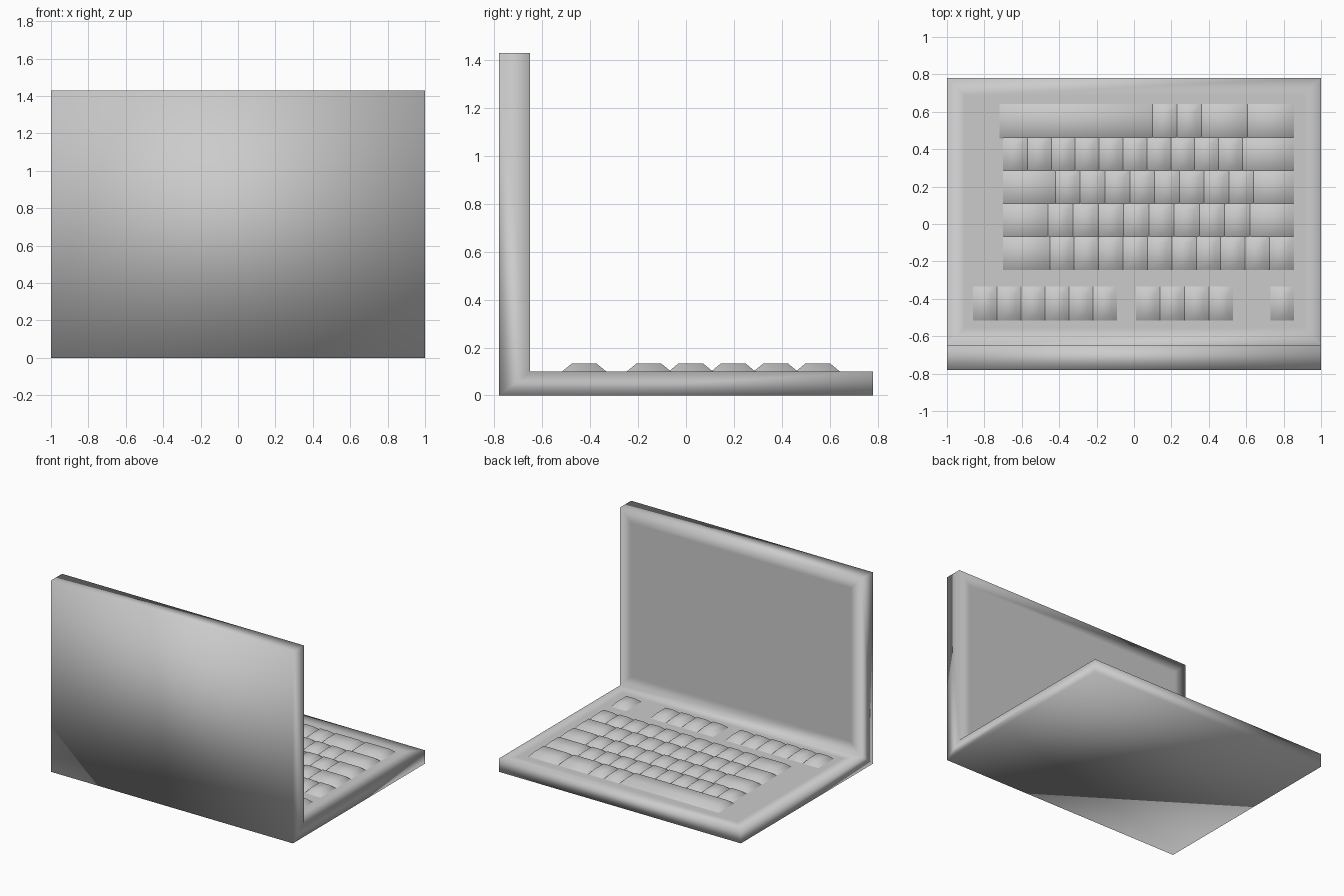
import bpy
import bmesh

cube = bpy.data.objects.get("Cube")
if cube:
    bpy.data.objects.remove(cube, do_unlink=True)

grey = bpy.data.materials.new("light_grey_plastic")
grey.use_nodes = True
COLOUR = (0.6, 0.6, 0.6, 1)
grey.diffuse_color = COLOUR
grey.node_tree.nodes["Principled BSDF"].inputs["Base Color"].default_value = COLOUR

DEPTH, LID_FRONT, DECK, TOP = 0.78, -0.65, 0.1, 1.43


def finish(bm, name):
    """Turn a bmesh into a smooth shaded object."""
    for face in bm.faces:
        face.smooth = True
    mesh = bpy.data.meshes.new(name)
    bm.to_mesh(mesh)
    bm.free()
    mesh.materials.append(grey)
    obj = bpy.data.objects.new(name, mesh)
    bpy.context.collection.objects.link(obj)
    return obj


# Base and upright lid: one L-shaped profile swept across the width
profile = [(-DEPTH, 0), (DEPTH, 0), (DEPTH, DECK),
           (LID_FRONT, DECK), (LID_FRONT, TOP), (-DEPTH, TOP)]
bm = bmesh.new()
side = bm.faces.new([bm.verts.new((-1, y, z)) for y, z in profile])
swept = bmesh.ops.extrude_face_region(bm, geom=[side])
bmesh.ops.translate(bm, vec=(2, 0, 0),
                    verts=[v for v in swept["geom"] if isinstance(v, bmesh.types.BMVert)])
bmesh.ops.recalc_face_normals(bm, faces=bm.faces)

# Flat keyboard deck and screen panel inside a softly shaded rim
for axis, level in ((2, DECK), (1, LID_FRONT)):
    panel = [f for f in bm.faces if all(abs(v.co[axis] - level) < 1e-4 for v in f.verts)]
    bmesh.ops.inset_region(bm, faces=panel, thickness=0.13)
finish(bm, "laptop_body")


def add_key(bm, x0, x1, y):
    """Tapered key cap, open underneath, sitting on the deck."""
    cx, half_x, half_y, taper = (x0 + x1) / 2, (x1 - x0) / 2, 0.092, 0.04
    rings = []
    for z, inset_x, inset_y in ((DECK, 0, 0), (0.133, 0.028, taper)):
        hx, hy = half_x - inset_x, half_y - inset_y
        rings.append([bm.verts.new((cx + sx * hx, y + sy * hy, z))
                      for sx, sy in ((-1, -1), (1, -1), (1, 1), (-1, 1))])
    low, high = rings
    bm.faces.new(high)
    for i in range(4):
        j = (i + 1) % 4
        bm.faces.new((low[i], low[j], high[j], high[i]))


# Key rows: name, centre y, then blocks of (start x, end x, key count)
rows = [
    ("function_keys", -0.425, [(-0.86, -0.09, 6), (0.01, 0.53, 4), (0.73, 0.855, 1)]),
    ("number_keys", -0.155, [(-0.7, -0.45, 1), (-0.45, 0.855, 10)]),
    ("upper_letter_keys", 0.02, [(-0.7, -0.46, 1), (-0.46, 0.62, 8), (0.62, 0.855, 1)]),
    ("middle_letter_keys", 0.197, [(-0.7, -0.42, 1), (-0.42, 0.64, 8), (0.64, 0.855, 1)]),
    ("lower_letter_keys", 0.374, [(-0.7, -0.57, 1), (-0.57, 0.58, 9), (0.58, 0.855, 1)]),
    ("space_bar_row", 0.55, [(-0.72, 0.1, 1), (0.1, 0.36, 2), (0.36, 0.855, 2)]),
]
for name, y, blocks in rows:
    bm = bmesh.new()
    for start, end, count in blocks:
        width = (end - start) / count
        for k in range(count):
            add_key(bm, start + k * width, start + (k + 1) * width, y)
    finish(bm, name)
